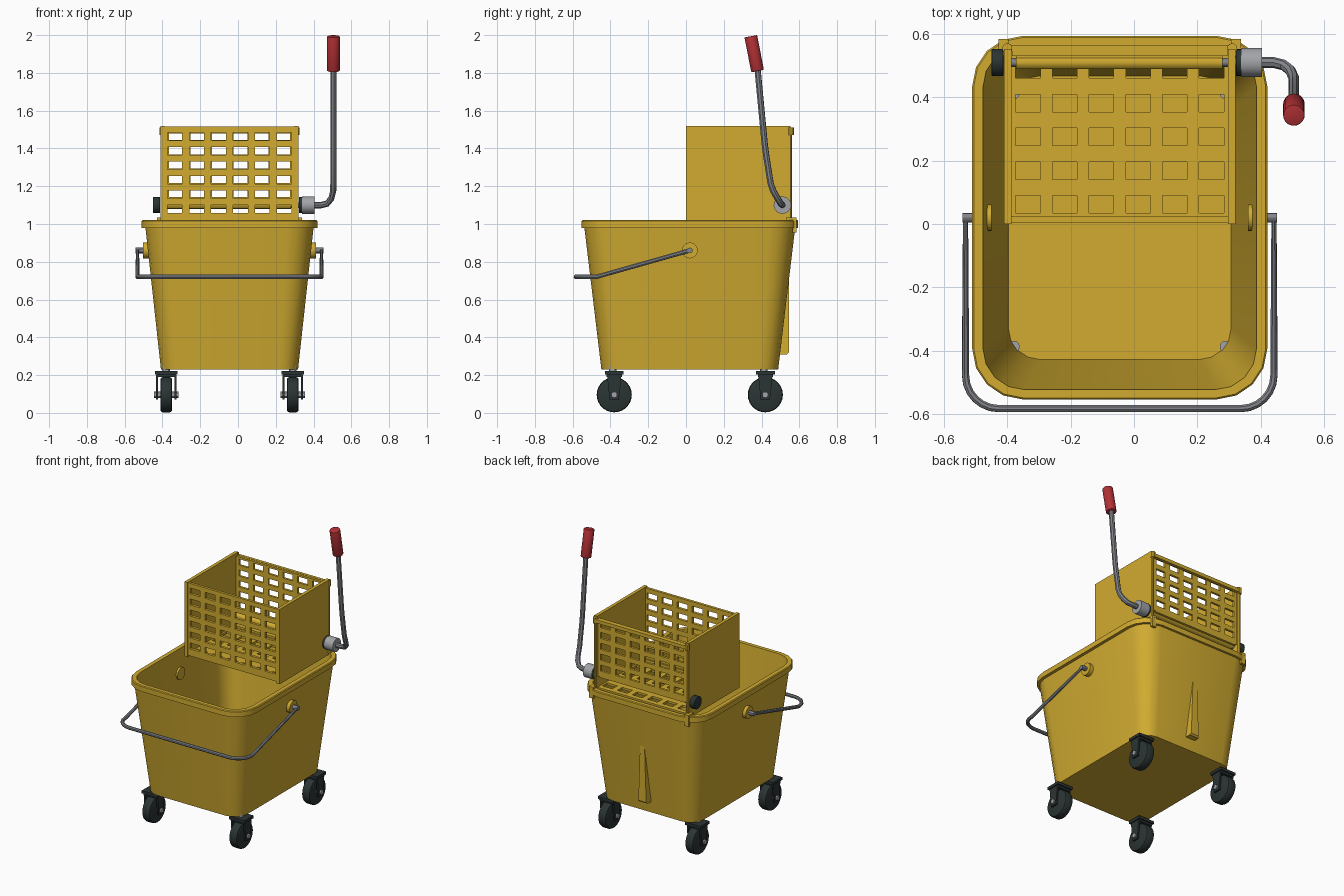
import bpy, bmesh, math
from mathutils import Vector

if "Cube" in bpy.data.objects:
    bpy.data.objects.remove(bpy.data.objects["Cube"])

CX, CY = -0.045, 0.02   # centre of the tub


def material(name, rgb):
    m = bpy.data.materials.new(name)
    m.diffuse_color = (*rgb, 1)
    m.use_nodes = True
    m.node_tree.nodes["Principled BSDF"].inputs["Base Color"].default_value = m.diffuse_color
    return m


YELLOW = material("yellow plastic", (0.64, 0.41, 0.03))
RED = material("red grip", (0.44, 0.03, 0.035))
STEEL = material("steel", (0.22, 0.23, 0.25))
LIGHT = material("light steel", (0.36, 0.37, 0.39))
BLACK = material("black rubber", (0.024, 0.034, 0.034))


def finish(name, bm, mat, smooth=True):
    bmesh.ops.recalc_face_normals(bm, faces=bm.faces)
    me = bpy.data.meshes.new(name)
    bm.to_mesh(me)
    bm.free()
    return link(name, me, mat, smooth)


def link(name, me, mat, smooth=True):
    me.materials.clear()
    me.materials.append(mat)
    ob = bpy.data.objects.new(name, me)
    bpy.context.collection.objects.link(ob)
    if smooth:
        bpy.ops.object.select_all(action='DESELECT')
        ob.select_set(True)
        bpy.context.view_layer.objects.active = ob
        bpy.ops.object.shade_smooth_by_angle(angle=math.radians(30))
    return ob


def box(name, lo, hi, mat):
    bm = bmesh.new()
    bmesh.ops.create_cube(bm, size=1)
    for v in bm.verts:
        v.co = Vector([lo[i] + (v.co[i] + 0.5) * (hi[i] - lo[i]) for i in range(3)])
    return finish(name, bm, mat, False)


def rod(name, a, b, r, mat, segs=20, bevel=0):
    a, b = Vector(a), Vector(b)
    bm = bmesh.new()
    bmesh.ops.create_cone(bm, cap_ends=True, segments=segs, radius1=r, radius2=r, depth=(b - a).length)
    if bevel:
        rims = [e for e in bm.edges if abs(e.verts[0].co.z - e.verts[1].co.z) < 1e-5]
        bmesh.ops.bevel(bm, geom=rims, offset=bevel, segments=2, affect='EDGES', profile=0.5)
    q = (b - a).to_track_quat('Z', 'Y')
    for v in bm.verts:
        v.co = q @ v.co + (a + b) / 2
    return finish(name, bm, mat)


def tube(name, pts, r, mat):
    cu = bpy.data.curves.new(name, 'CURVE')
    cu.dimensions = '3D'
    cu.bevel_depth, cu.bevel_resolution, cu.use_fill_caps = r, 2, True
    sp = cu.splines.new('POLY')
    sp.points.add(len(pts) - 1)
    for p, c in zip(sp.points, pts):
        p.co = (*c, 1)
    tmp = bpy.data.objects.new(name + "_path", cu)
    bpy.context.collection.objects.link(tmp)
    bpy.context.view_layer.update()
    me = bpy.data.meshes.new_from_object(tmp.evaluated_get(bpy.context.evaluated_depsgraph_get()))
    bpy.data.objects.remove(tmp)
    return link(name, me, mat)


def ring(bm, z, hx, hy, r, segs=4):
    vs = []
    for k, (sx, sy) in enumerate([(1, 1), (-1, 1), (-1, -1), (1, -1)]):
        for i in range(segs + 1):
            a = math.pi / 2 * (k + i / segs)
            vs.append(bm.verts.new((CX + sx * (hx - r) + r * math.cos(a),
                                    CY + sy * (hy - r) + r * math.sin(a), z)))
    return vs


def perforated(name, origin, u, v, thick, cols, rows, mat):
    """Panel spanned by u and v; cols and rows are the cut lines, every odd cell is open."""
    o, u, v = Vector(origin), Vector(u), Vector(v)
    bm = bmesh.new()
    grid = [[bm.verts.new(o + u * a + v * b) for b in rows] for a in cols]
    for i in range(len(cols) - 1):
        for j in range(len(rows) - 1):
            if not (i % 2 and j % 2):
                bm.faces.new((grid[i][j], grid[i + 1][j], grid[i + 1][j + 1], grid[i][j + 1]))
    ext = bmesh.ops.extrude_face_region(bm, geom=bm.faces[:], use_keep_orig=True)
    bmesh.ops.translate(bm, vec=thick, verts=[e for e in ext['geom'] if isinstance(e, bmesh.types.BMVert)])
    return finish(name, bm, mat, False)


def cuts(start, end, first, pitch, size, n):
    out = [start]
    for i in range(n):
        out += [first + i * pitch - size / 2, first + i * pitch + size / 2]
    return out + [end]


# Tub: one lofted shell with a flanged rim and an inner floor
bm = bmesh.new()
loops = [ring(bm, *s) for s in [
    (0.23, 0.363, 0.468, 0.10), (0.98, 0.445, 0.558, 0.14), (0.98, 0.466, 0.574, 0.16),
    (1.015, 0.466, 0.574, 0.16), (1.02, 0.461, 0.569, 0.155), (1.02, 0.432, 0.543, 0.13),
    (0.25, 0.352, 0.448, 0.10)]]
for a, b in zip(loops, loops[1:]):
    for i in range(len(a)):
        j = (i + 1) % len(a)
        bm.faces.new((a[i], a[j], b[j], b[i]))
bm.faces.new(loops[0])
bm.faces.new(loops[-1])
finish("tub", bm, YELLOW)

# Tapered rib on the back wall
bm = bmesh.new()
section = [(0.48, 0.31, 0.036), (0.535, 0.31, 0.036), (0.545, 0.32, 0.030),
           (0.545, 0.74, 0.016), (0.535, 0.80, 0.012)]
left, right = [[bm.verts.new((CX + s * w, y, z)) for y, z, w in section] for s in (-1, 1)]
bm.faces.new(left)
bm.faces.new(right)
for i in range(5):
    j = (i + 1) % 5
    bm.faces.new((left[i], left[j], right[j], right[i]))
finish("back_rib", bm, YELLOW, False)

# Wringer basket: perforated front, floor and press plate
cols = cuts(-0.39, 0.30, -0.335, 0.116, 0.078, 6)
perforated("wringer_front", (0, 0.005, 0), (1, 0, 0), (0, 0, 1), (0, 0.018, 0),
           cols, cuts(1.01, 1.515, 1.08, 0.0765, 0.042, 6), YELLOW)
perforated("wringer_floor", (0, 0, 1.01), (1, 0, 0), (0, 1, 0), (0, 0, 0.015),
           cols, cuts(0.005, 0.55, 0.062, 0.1065, 0.055, 5), YELLOW)
perforated("press_plate", (0, 0.53, 0), (1, 0, 0), (0, 0, 1), (0, 0.016, 0),
           cuts(-0.385, 0.295, -0.327, 0.113, 0.074, 6),
           cuts(1.10, 1.50, 1.163, 0.0755, 0.042, 5), YELLOW)
rod("press_sleeve", (-0.372, 0.51, 1.10), (0.28, 0.51, 1.10), 0.021, YELLOW, 12)
box("plate_foot", (-0.372, 0.51, 1.095), (0.28, 0.546, 1.115), YELLOW)
box("top_bar", (-0.41, 0.546, 1.478), (0.32, 0.566, 1.502), YELLOW)

# Wringer cheeks with rear posts, top caps and rim hooks
for side, s in (("left", -1), ("right", 1)):
    x0, x1 = sorted((CX + s * 0.342, CX + s * 0.365))
    box(side + "_cheek", (x0, 0, 1.0), (x1, 0.552, 1.52), YELLOW)
    x = CX + s * 0.355
    rod(side + "_post", (x, 0.55, 1.0), (x, 0.55, 1.48), 0.011, YELLOW, 10)
    rod(side + "_bar_end", (x, 0.555, 1.472), (x, 0.555, 1.512), 0.016, YELLOW, 10)
    xh = CX + s * 0.367
    box(side + "_hook_top", (xh - 0.016, 0.53, 1.018), (xh + 0.016, 0.585, 1.034), YELLOW)
    box(side + "_hook_drop", (xh - 0.016, 0.565, 0.955), (xh + 0.016, 0.584, 1.03), YELLOW)

# Lever shaft, hub, arm and grip
rod("lever_shaft", (-0.41, 0.51, 1.10), (0.35, 0.51, 1.10), 0.014, STEEL, 12)
rod("shaft_cap", (-0.45, 0.51, 1.10), (-0.412, 0.51, 1.10), 0.043, BLACK, 24, 0.004)
rod("shaft_washer", (0.322, 0.51, 1.10), (0.342, 0.51, 1.10), 0.042, BLACK, 24)
rod("lever_hub", (0.338, 0.51, 1.10), (0.404, 0.51, 1.10), 0.046, LIGHT, 24)
tube("lever_arm", [(0.39, 0.51, 1.10), (0.44, 0.51, 1.10), (0.472, 0.502, 1.108), (0.494, 0.485, 1.135),
                   (0.504, 0.462, 1.175), (0.505, 0.448, 1.215), (0.505, 0.425, 1.36),
                   (0.505, 0.417, 1.42), (0.505, 0.378, 1.83)], 0.017, STEEL)
rod("lever_grip", (0.505, 0.379, 1.81), (0.505, 0.343, 1.994), 0.034, RED, 20, 0.004)

# Carrying handle with bosses through the walls
HX, FY, HZ, R = 0.487, -0.583, 0.72, 0.105
half = [(HX - 0.055, 0.02, 0.86), (HX, 0.02, 0.86), (HX, -0.465, HZ + 0.003)]
for i in range(7):
    a = math.pi / 2 * i / 6
    half.append((HX - R + R * math.cos(a), FY + R - R * math.sin(a), HZ))
tube("carry_handle", [(CX + x, y, z) for x, y, z in half] +
     [(CX - x, y, z) for x, y, z in reversed(half)], 0.012, STEEL)
for side, s in (("left", -1), ("right", 1)):
    rod(side + "_boss", (CX + s * 0.405, 0.02, 0.86), (CX + s * 0.458, 0.02, 0.86), 0.042, YELLOW, 20)
    rod(side + "_handle_pin", (CX + s * 0.45, 0.02, 0.86), (CX + s * 0.497, 0.02, 0.86), 0.015, STEEL, 12)

# Swivel casters
for fb, y in (("front", -0.38), ("back", 0.42)):
    for side, x in (("left", CX - 0.335), ("right", CX + 0.335)):
        n = f"{fb}_{side}_"
        rod(n + "wheel", (x - 0.031, y, 0.096), (x + 0.031, y, 0.096), 0.093, BLACK, 28, 0.012)
        rod(n + "axle", (x - 0.064, y, 0.096), (x + 0.064, y, 0.096), 0.016, LIGHT, 12)
        rod(n + "stem", (x, y - 0.008, 0.21), (x, y - 0.008, 0.26), 0.019, LIGHT, 12)
        box(n + "fork_plate", (x - 0.06, y - 0.05, 0.203), (x + 0.06, y + 0.05, 0.222), BLACK)
        box(n + "fork_crown", (x - 0.052, y - 0.04, 0.19), (x + 0.052, y + 0.04, 0.204), BLACK)
        for k, s in (("inner", -1), ("outer", 1)):
            a, b = sorted((x + s * 0.043, x + s * 0.054))
            arm = box(n + k + "_fork_arm", (a, y - 0.038, 0.07), (b, y + 0.038, 0.2), BLACK)
            for v in arm.data.vertices:   # narrow towards the axle
                if v.co.z < 0.1:
                    v.co.y = y + (v.co.y - y) * 0.65
